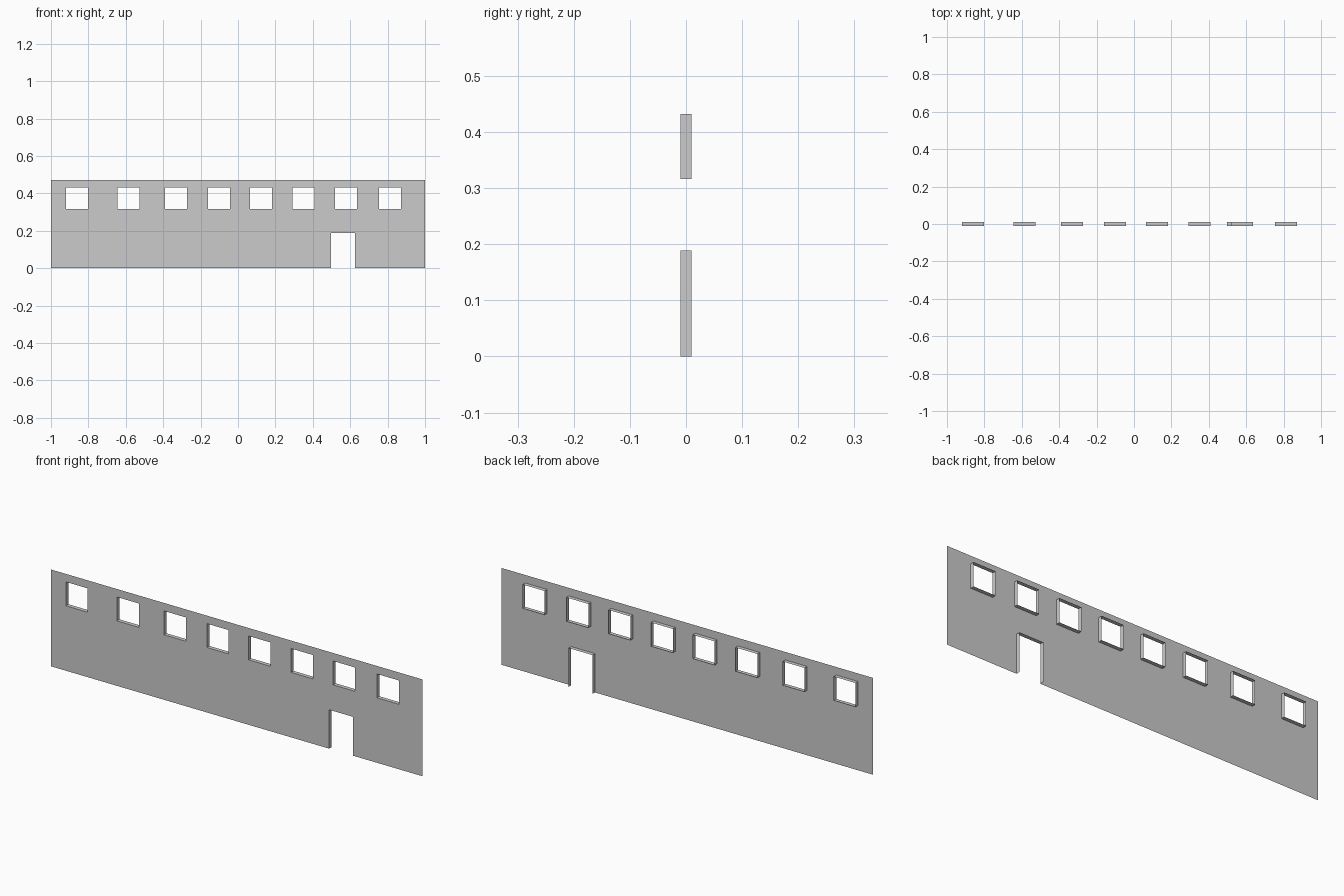
import bpy, bmesh

if "Cube" in bpy.data.objects:
    bpy.data.objects.remove(bpy.data.objects["Cube"])

LENGTH, HEIGHT, DEPTH = 2.0, 0.471, 0.0195
WIN_W, SILL, HEAD = 0.118, 0.316, 0.432
WINDOW_X = [-0.861, -0.586, -0.332, -0.102, 0.123, 0.351, 0.578, 0.813]
DOOR = (0.497, 0.625, 0.0, 0.189)

# Openings as (x0, x1, z0, z1)
openings = [(x - WIN_W / 2, x + WIN_W / 2, SILL, HEAD) for x in WINDOW_X] + [DOOR]


def in_opening(x, z):
    return any(a < x < b and c < z < d for a, b, c, d in openings)


xs = sorted({-LENGTH / 2, LENGTH / 2, *(v for o in openings for v in o[:2])})
zs = sorted({0.0, HEIGHT, *(v for o in openings for v in o[2:])})

# Front skin: a panel grid with the openings left out
bm = bmesh.new()
grid = {(x, z): bm.verts.new((x, -DEPTH / 2, z)) for x in xs for z in zs}
for x0, x1 in zip(xs, xs[1:]):
    for z0, z1 in zip(zs, zs[1:]):
        if not in_opening((x0 + x1) / 2, (z0 + z1) / 2):
            bm.faces.new([grid[p] for p in ((x0, z0), (x1, z0), (x1, z1), (x0, z1))])


# Reveals: push the opening edges back, leaving the outer outline as a thin sheet
def on_outline(edge):
    mid = (edge.verts[0].co + edge.verts[1].co) / 2
    return (abs(abs(mid.x) - LENGTH / 2) < 1e-4
            or mid.z < 1e-4 or abs(mid.z - HEIGHT) < 1e-4)


rims = [e for e in bm.edges if e.is_boundary and not on_outline(e)]
result = bmesh.ops.extrude_edge_only(bm, edges=rims)
moved = [g for g in result["geom"] if isinstance(g, bmesh.types.BMVert)]
bmesh.ops.translate(bm, verts=moved, vec=(0, DEPTH, 0))
loose = [v for v in bm.verts if not v.link_faces]
bmesh.ops.delete(bm, geom=loose, context="VERTS")

mesh = bpy.data.meshes.new("wall_panel")
bm.to_mesh(mesh)
bm.free()
wall = bpy.data.objects.new("wall_panel", mesh)
bpy.context.collection.objects.link(wall)
